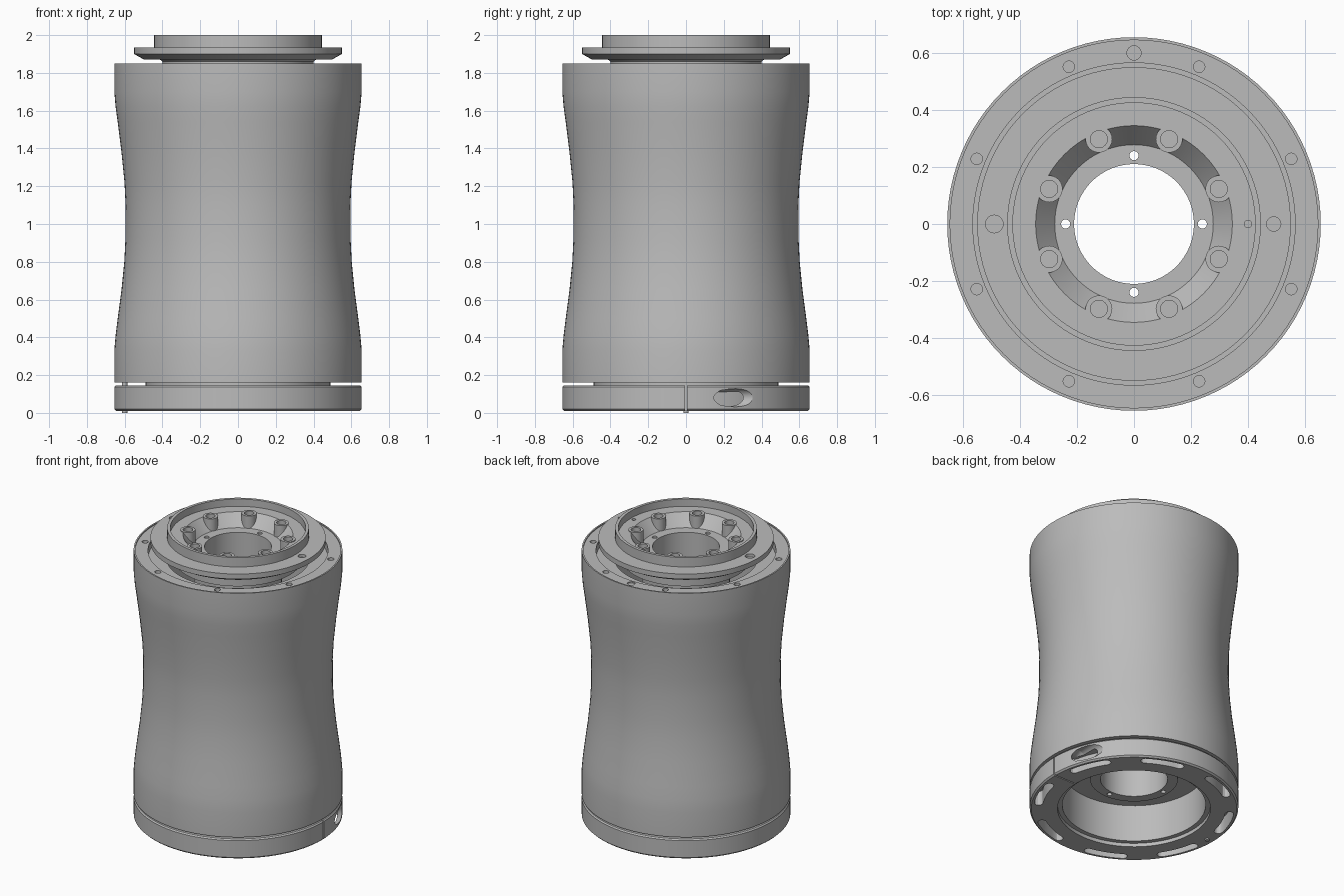
import bpy, bmesh, math
from mathutils import Matrix

cube = bpy.data.objects.get("Cube")
if cube:
    bpy.data.objects.remove(cube)

grey = bpy.data.materials.new("machined_grey")
grey.use_nodes = True
grey.diffuse_color = (0.5, 0.5, 0.5, 1)
grey.node_tree.nodes["Principled BSDF"].inputs["Base Color"].default_value = (0.5, 0.5, 0.5, 1)


def finish(name, bm):
    bmesh.ops.recalc_face_normals(bm, faces=bm.faces)
    mesh = bpy.data.meshes.new(name)
    bm.to_mesh(mesh)
    bm.free()
    mesh.materials.append(grey)
    ob = bpy.data.objects.new(name, mesh)
    bpy.context.collection.objects.link(ob)
    return ob


def lathe(name, profile, steps=96):
    """Revolve a closed (radius, z) outline around z."""
    bm = bmesh.new()
    verts = [bm.verts.new((r, 0, z)) for r, z in profile]
    edges = [bm.edges.new((v, verts[i - 1])) for i, v in enumerate(verts)]
    bmesh.ops.spin(bm, geom=verts + edges, cent=(0, 0, 0), axis=(0, 0, 1),
                   angle=math.tau, steps=steps, use_merge=True)
    bmesh.ops.remove_doubles(bm, verts=bm.verts, dist=1e-5)
    return finish(name, bm)


def rod(bm, x, y, z0, z1, r, sides=24):
    bmesh.ops.create_cone(bm, cap_ends=True, segments=sides, radius1=r, radius2=r, depth=z1 - z0,
                          matrix=Matrix.Translation((x, y, (z0 + z1) / 2)))


def rod_y(bm, x, z, y0, y1, r0, r1):
    turn = Matrix.Rotation(-math.pi / 2, 4, 'X')
    bmesh.ops.create_cone(bm, cap_ends=True, segments=32, radius1=r0, radius2=r1, depth=y1 - y0,
                          matrix=Matrix.Translation((x, (y0 + y1) / 2, z)) @ turn)


def arc_slot(bm, angle, half, r0, r1, z0, z1):
    """Prism with an arc-shaped outline and rounded ends."""
    mid, end = (r0 + r1) / 2, (r1 - r0) / 2
    pts = []
    for r, way, tip in ((r1, 1, half), (r0, -1, -half)):
        for i in range(9):
            a = angle + way * half * (i / 4 - 1)
            pts.append((r * math.cos(a), r * math.sin(a)))
        a = angle + tip
        for i in range(1, 6):
            t = a + math.pi * i / 6 + (0 if way > 0 else math.pi)
            pts.append((mid * math.cos(a) + end * math.cos(t),
                        mid * math.sin(a) + end * math.sin(t)))
    face = bm.faces.new([bm.verts.new((x, y, z0)) for x, y in pts])
    out = bmesh.ops.extrude_face_region(bm, geom=[face])
    top = [g for g in out["geom"] if isinstance(g, bmesh.types.BMVert)]
    bmesh.ops.translate(bm, verts=top, vec=(0, 0, z1 - z0))


def cut(target, bm):
    """Subtract a cutter mesh and bake the result."""
    tool = finish("cutter", bm)
    tool.hide_render = True
    mod = target.modifiers.new("cut", 'BOOLEAN')
    mod.operation, mod.solver, mod.object = 'DIFFERENCE', 'EXACT', tool
    bpy.context.view_layer.objects.active = target
    bpy.ops.object.modifier_apply(modifier=mod.name)
    bpy.data.objects.remove(tool)


def ring(radius, count, offset=0.0):
    for i in range(count):
        a = offset + math.tau * i / count
        yield a, radius * math.cos(a), radius * math.sin(a)


EIGHTH = math.pi / 8

# Waisted outer sleeve with a drilled top rim
sleeve = lathe("sleeve", [
    (.45, .16), (.655, .16), (.655, .33), (.648, .41), (.637, .5), (.617, .65), (.602, .8),
    (.596, .92), (.595, 1.1), (.601, 1.22), (.617, 1.38), (.637, 1.54), (.648, 1.62), (.655, 1.7),
    (.655, 1.85), (.645, 1.85), (.645, 1.843), (.565, 1.843), (.565, 1.79), (.45, 1.79)])
bm = bmesh.new()
for a, x, y in ring(.597, 8, EIGHTH):
    rod(bm, x, y, 1.74, 1.9, .02)
rod(bm, 0, .6, 1.835, 1.9, .025)
cut(sleeve, bm)

# Clamping base ring with slots, split and screw pocket
base = lathe("base_ring", [
    (.45, .17), (.45, .035), (.48, .035), (.48, .01), (.645, .01), (.655, .02),
    (.655, .137), (.648, .146), (.49, .146), (.49, .17)])
bm = bmesh.new()
for a, x, y in ring(1, 8, EIGHTH):
    arc_slot(bm, a, .19, .575, .63, -.05, .11)
cut(base, bm)
bm = bmesh.new()
bmesh.ops.create_cube(bm, size=1, matrix=Matrix.Translation((.575, 0, .06)) @ Matrix.Diagonal((.18, .008, .18, 1)))
cut(base, bm)
bm = bmesh.new()
rod_y(bm, .6, .08, .09, .18, .02, .048)
cut(base, bm)
bm = bmesh.new()
rod_y(bm, .6, .08, .18, .5, .048, .048)
cut(base, bm)

# Locating pin under and above the base ring
bm = bmesh.new()
rod(bm, -.6, 0, 0, .162, .014)
pin = finish("locating_pin", bm)

# Annular floor between sleeve and hub
floor = lathe("inner_floor", [(.27, .29), (.455, .29), (.455, .33), (.27, .33)])

# Hub: central tube, flange, collar and conical bowl
hub = lathe("hub", [
    (.21, .22), (.275, .22), (.275, 1.78), (.4, 1.78), (.4, 1.86), (.415, 1.872), (.5, 1.872),
    (.55, 1.9), (.55, 1.935), (.445, 1.935), (.445, 2), (.425, 2), (.425, 1.95),
    (.345, 1.95), (.278, 1.87), (.21, 1.87)])
bm = bmesh.new()
for a, x, y in ring(.24, 4):
    rod(bm, x, y, .1, 1.95, .016, 16)
for x, r in ((-.49, .031), (.49, .025)):
    rod(bm, x, 0, 1.915, 2.05, r)
rod(bm, .4, 0, 1.93, 2.05, .013)
for a, x, y in ring(.322, 8, EIGHTH):
    rod(bm, x, y, 1.85, 2.05, .03)
cut(hub, bm)

# Screw bosses standing around the bowl
parts = [sleeve, base, pin, floor, hub]
for i, (a, x, y) in enumerate(ring(.322, 8, EIGHTH)):
    boss = lathe(f"screw_boss_{i + 1}", [(.03, 1.865), (.047, 1.865), (.047, 1.955), (.03, 1.955)], 24)
    boss.data.transform(Matrix.Translation((x, y, 0)))
    parts.append(boss)

# Smooth the round walls and keep the machined edges crisp
bpy.ops.object.select_all(action='DESELECT')
for ob in parts:
    ob.select_set(True)
bpy.context.view_layer.objects.active = hub
bpy.ops.object.shade_smooth_by_angle(angle=math.radians(25))
